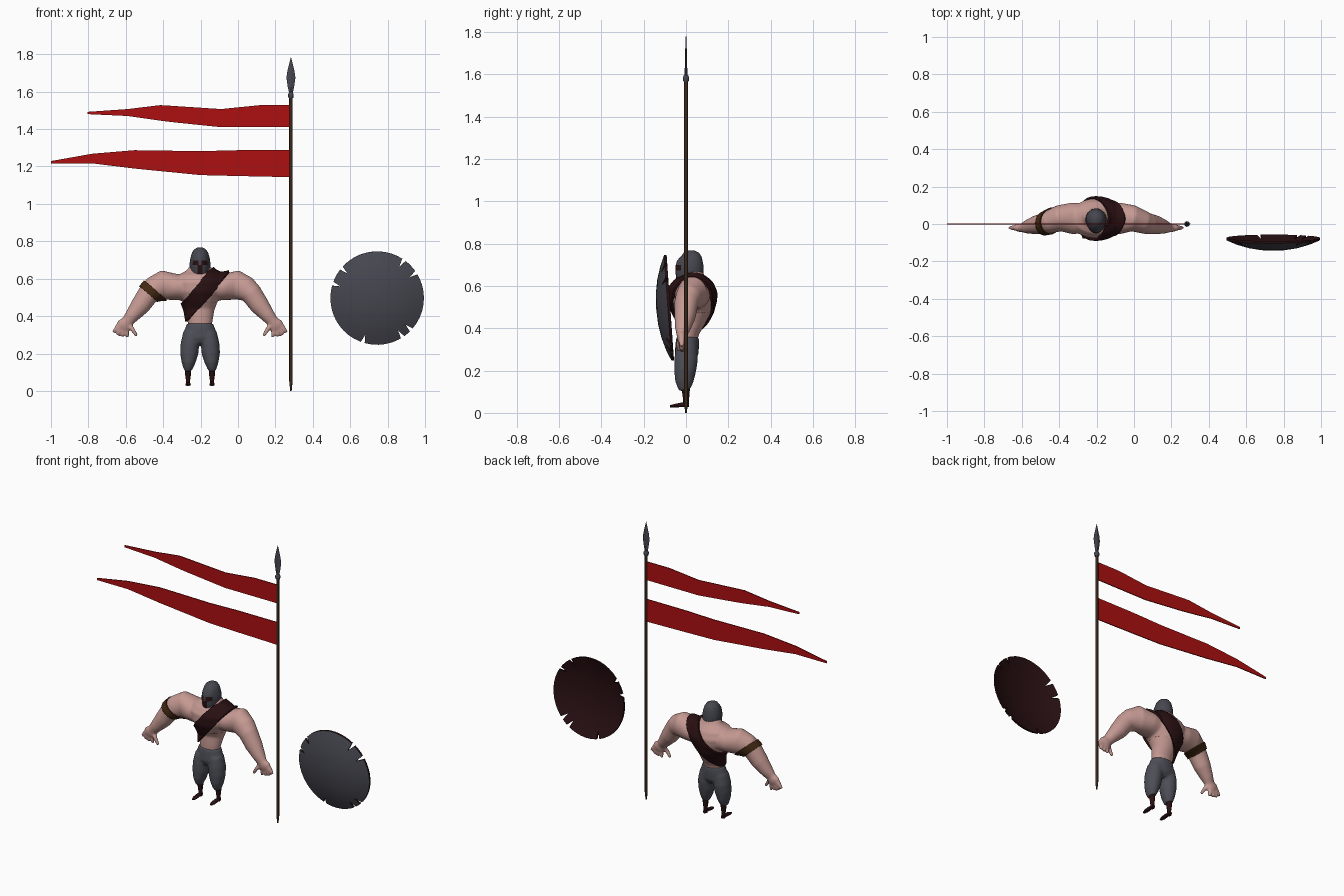
import bpy, bmesh, math
from mathutils import Vector, Matrix

if "Cube" in bpy.data.objects:
    bpy.data.objects.remove(bpy.data.objects["Cube"])

CX = -0.203  # the figure's centre line


def material(name, r, g, b):
    m = bpy.data.materials.new(name)
    m.diffuse_color = (r, g, b, 1)
    m.use_nodes = True
    m.node_tree.nodes["Principled BSDF"].inputs["Base Color"].default_value = m.diffuse_color
    return m


SKIN = material("skin", 0.56, 0.32, 0.29)
STEEL = material("steel", 0.062, 0.063, 0.08)
CLOTH = material("grey cloth", 0.075, 0.077, 0.095)
RED = material("red cloth", 0.42, 0.005, 0.006)
MAROON = material("dark leather", 0.022, 0.005, 0.006)
BROWN = material("brown leather", 0.055, 0.022, 0.006)
WOOD = material("wood", 0.045, 0.02, 0.009)


def finish(name, bm, mats, x=0.0, angle=40):
    bmesh.ops.recalc_face_normals(bm, faces=bm.faces)
    me = bpy.data.meshes.new(name)
    bm.to_mesh(me)
    bm.free()
    for m in mats:
        me.materials.append(m)
    for p in me.polygons:
        p.use_smooth = angle > 0
    if angle > 0:
        me.set_sharp_from_angle(angle=math.radians(angle))
    ob = bpy.data.objects.new(name, me)
    ob.location.x = x
    bpy.context.collection.objects.link(ob)
    return ob


def tube(bm, rings, sides=20):
    """Closed elliptical loft; each ring is (x, y, z, half width, half depth)."""
    pts = [Vector(r[:3]) for r in rings]
    loops = []
    for i, r in enumerate(rings):
        t = (pts[min(i + 1, len(pts) - 1)] - pts[max(i - 1, 0)]).normalized()
        v = Vector((0, 0, 1)) if abs(t.y) > 0.8 else Vector((0, 1, 0))
        v = (v - t * v.dot(t)).normalized()
        u = t.cross(v)
        loops.append([bm.verts.new(pts[i] + u * r[3] * math.cos(a) + v * r[4] * math.sin(a))
                      for a in (2 * math.pi * k / sides for k in range(sides))])
    faces = []
    for a, b in zip(loops, loops[1:]):
        faces += [bm.faces.new((a[k], a[(k + 1) % sides], b[(k + 1) % sides], b[k])) for k in range(sides)]
    faces += [bm.faces.new(loops[0][::-1]), bm.faces.new(loops[-1])]
    return faces


def mirrored(rings, s):
    return [(s * r[0],) + tuple(r[1:]) for r in rings]


def blend(ob, voxel, smooth):
    """Fuse overlapping lofts into one smooth skin."""
    m = ob.modifiers.new("fuse", 'REMESH')
    m.mode, m.voxel_size, m.use_smooth_shade = 'VOXEL', voxel, True
    m = ob.modifiers.new("relax", 'SMOOTH')
    m.factor, m.iterations = 0.5, smooth
    me = bpy.data.meshes.new_from_object(ob.evaluated_get(bpy.context.evaluated_depsgraph_get()))
    ob.modifiers.clear()
    ob.data = me
    for p in me.polygons:
        p.use_smooth = True


def wrap(name, source, centre, normal, half, keep, thick, mat):
    """Band of leather: a slice of the body surface, thickened outwards."""
    bm = bmesh.new()
    bm.from_mesh(source.data)
    c, n = Vector(centre), Vector(normal).normalized()
    for s in (1, -1):
        bmesh.ops.bisect_plane(bm, geom=bm.verts[:] + bm.edges[:] + bm.faces[:],
                               plane_co=c + n * s * half, plane_no=n * s, clear_outer=True)
    bmesh.ops.delete(bm, geom=[v for v in bm.verts if not keep(v.co)], context='VERTS')
    ob = finish(name, bm, [mat], CX)
    m = ob.modifiers.new("thickness", 'SOLIDIFY')
    m.thickness, m.offset = thick, 1


# Bare upper body: torso, arms and hands
bm = bmesh.new()
tube(bm, [(0, .005, .33, .06, .045), (0, .01, .38, .068, .052), (0, .025, .43, .076, .065),
          (0, .03, .48, .095, .09), (0, .028, .53, .13, .106), (0, .03, .575, .145, .107),
          (0, .035, .615, .125, .085), (0, .035, .642, .075, .055), (0, .03, .69, .035, .035)], 32)
arm = [(.05, .03, .55, .07, .08), (.13, .03, .556, .07, .084), (.2, .03, .566, .079, .07),
       (.245, .012, .545, .068, .062), (.275, .002, .52, .058, .057), (.32, -.005, .455, .052, .05),
       (.365, -.015, .4, .038, .037), (.39, -.02, .37, .031, .025), (.408, -.02, .35, .04, .022),
       (.417, -.02, .335, .036, .017)]
fingers = [((.435, .35), (.463, .313)), ((.427, .338), (.44, .296)), ((.41, .33), (.415, .289)),
           ((.395, .333), (.387, .287)), ((.382, .362), (.338, .293))]
for s in (1, -1):
    tube(bm, mirrored(arm, s), 24)
    for i, ((x0, z0), (x1, z1)) in enumerate(fingers):
        y = -.035 if i == 4 else -.02
        mx, mz = (x0 + x1) / 2, (z0 + z1) / 2
        tube(bm, mirrored([(x0, -.02, z0, .014, .015), (mx, y, mz, .012, .013),
                           (x1, y, z1, .009, .009)], s), 10)
body = finish("upper_body", bm, [SKIN], CX)
blend(body, 0.006, 6)

# Leather worn on the body
wrap("waist_wrap", body, (0, 0, .412), (0, 0, 1), .062, lambda c: abs(c.x) < .15, .006, BROWN)
wrap("shoulder_sash", body, (.021, 0, .54), (.76, 0, -.65), .043, lambda c: abs(c.x) < .2, .013, MAROON)
wrap("arm_band", body, (-.262, 0, .533), (-.65, 0, -.76), .02, lambda c: c.x < -.17, .007, BROWN)

# Baggy trousers
bm = bmesh.new()
tube(bm, [(0, .008, .36, .071, .053), (0, .006, .325, .083, .056), (0, .003, .28, .094, .056),
          (0, 0, .25, .06, .04)], 28)
for s in (1, -1):
    tube(bm, mirrored([(.045, .002, .31, .045, .05), (.054, 0, .25, .05, .056), (.058, -.004, .2, .049, .052),
                       (.062, -.008, .15, .037, .044), (.064, -.008, .118, .024, .032),
                       (.064, -.006, .106, .018, .022)], s), 24)
blend(finish("trousers", bm, [CLOTH], CX), 0.007, 5)

# Boots
for s, side in ((1, "left"), (-1, "right")):
    bm = bmesh.new()
    tube(bm, mirrored([(.064, -.003, .125, .018, .022), (.064, 0, .09, .016, .017), (.064, 0, .055, .011, .013),
                       (.064, 0, .028, .012, .014)], s), 12)
    tube(bm, mirrored([(.064, .014, .037, .01, .01), (.064, -.02, .038, .013, .011),
                       (.064, -.055, .034, .015, .008), (.064, -.076, .031, .008, .005)], s), 12)
    finish(side + "_boot", bm, [MAROON], CX)

# Helmet with a dark T-shaped opening
bm = bmesh.new()
cy = .025
helm = [(.61, .046, .052), (.64, .052, .056), (.672, .056, .058), (.698, .054, .057), (.72, .049, .053),
        (.74, .043, .048), (.757, .031, .036), (.766, .015, .018), (.768, .004, .005)]
for f in tube(bm, [(0, cy, z, rx, ry) for z, rx, ry in helm], 48):
    c = f.calc_center_median()
    slit = c.z < .672 and abs(c.x) < .011
    eyes = .672 < c.z < .698 and .006 < abs(c.x) < .037
    f.material_index = int(c.y < cy and (slit or eyes) or c.z < .611)
for v in bm.verts:
    back = (v.co.y - cy) / .056
    if v.co.z < .645 and back > -.45:       # neck side is cut higher than the cheek guards
        v.co.z = max(v.co.z, .65 + .3 * (v.co.z - .64))
    if back < -.5 and v.co.z < .74:         # keel along the brow and nose
        v.co.y -= .016 * (-back - .5) * 2
finish("helmet", bm, [STEEL, MAROON], CX, 35)

# Pole, collar and spear head
PX = .283
bm = bmesh.new()
tube(bm, [(PX, 0, 0, .004, .004), (PX, 0, .05, .009, .009), (PX, 0, 1.58, .009, .009)], 12)
finish("pole", bm, [WOOD])
bm = bmesh.new()
tube(bm, [(PX, 0, 1.565, .012, .012), (PX, 0, 1.575, .015, .015), (PX, 0, 1.588, .015, .015),
          (PX, 0, 1.597, .008, .008)], 12)
finish("spear_collar", bm, [STEEL])
bm = bmesh.new()
tube(bm, [(PX, 0, 1.59, .009, .008), (PX, 0, 1.625, .017, .006), (PX, 0, 1.675, .024, .005),
          (PX, 0, 1.71, .019, .004), (PX, 0, 1.782, .001, .001)], 4)
finish("spear_head", bm, [STEEL], 0, 0)


# Pennants: pairs of top and bottom heights along the cloth
def pennant(name, stations):
    bm = bmesh.new()
    rows = [[bm.verts.new((x, y, z)) for y, z in ((-.003, t), (.003, t), (.003, b), (-.003, b))]
            for x, t, b in stations]
    for a, b in zip(rows, rows[1:]):
        for k in range(4):
            bm.faces.new((a[k], a[(k + 1) % 4], b[(k + 1) % 4], b[k]))
    bm.faces.new(rows[0])
    bm.faces.new(rows[-1])
    finish(name, bm, [RED], 0, 0)


pennant("upper_pennant", [(PX, 1.528, 1.41), (.117, 1.528, 1.41), (-.09, 1.507, 1.41), (-.35, 1.524, 1.437),
                          (-.416, 1.528, 1.445), (-.59, 1.507, 1.47), (-.805, 1.492, 1.48)])
pennant("lower_pennant", [(PX, 1.287, 1.143), (0, 1.287, 1.149), (-.2, 1.282, 1.154), (-.555, 1.287, 1.189),
                          (-.78, 1.268, 1.217), (-1, 1.229, 1.217)])

# Round domed shield with a chipped rim
R, DEPTH, THICK = .25, .055, .012
chips = [33, 55, 140, 162, 252, 303, 317]
angles = {a: 1.0 for a in range(0, 360, 8) if all(abs(a - c) > 4 for c in chips)}
for c in chips:
    angles.update({c - 2.5: 1.0, c: .82, c + 2.5: 1.0})
bm = bmesh.new()
profile = [(r, 0) for r in (.02, .3, .55, .8, 1)] + [(r, THICK) for r in (1, .8, .55, .3, .02)]
cols = []
for a in sorted(angles):
    t = math.radians(a)
    col = []
    for r, back in profile:
        q = min(r, angles[a])
        col.append(bm.verts.new((R * q * math.cos(t), back - DEPTH * (1 - q ** 2.2), R * q * math.sin(t))))
    cols.append(col)
for a, b in zip(cols, cols[1:] + cols[:1]):
    for k in range(len(profile) - 1):
        bm.faces.new((a[k], a[k + 1], b[k + 1], b[k])).material_index = int(k >= 4)
bm.faces.new([c[0] for c in cols])
bm.faces.new([c[-1] for c in cols]).material_index = 1
bmesh.ops.rotate(bm, verts=bm.verts, cent=(0, 0, 0), matrix=Matrix.Rotation(math.radians(4), 3, 'X'))
bmesh.ops.translate(bm, verts=bm.verts, vec=(.744, -.086, .496))
finish("shield", bm, [STEEL, MAROON], 0, 35)
